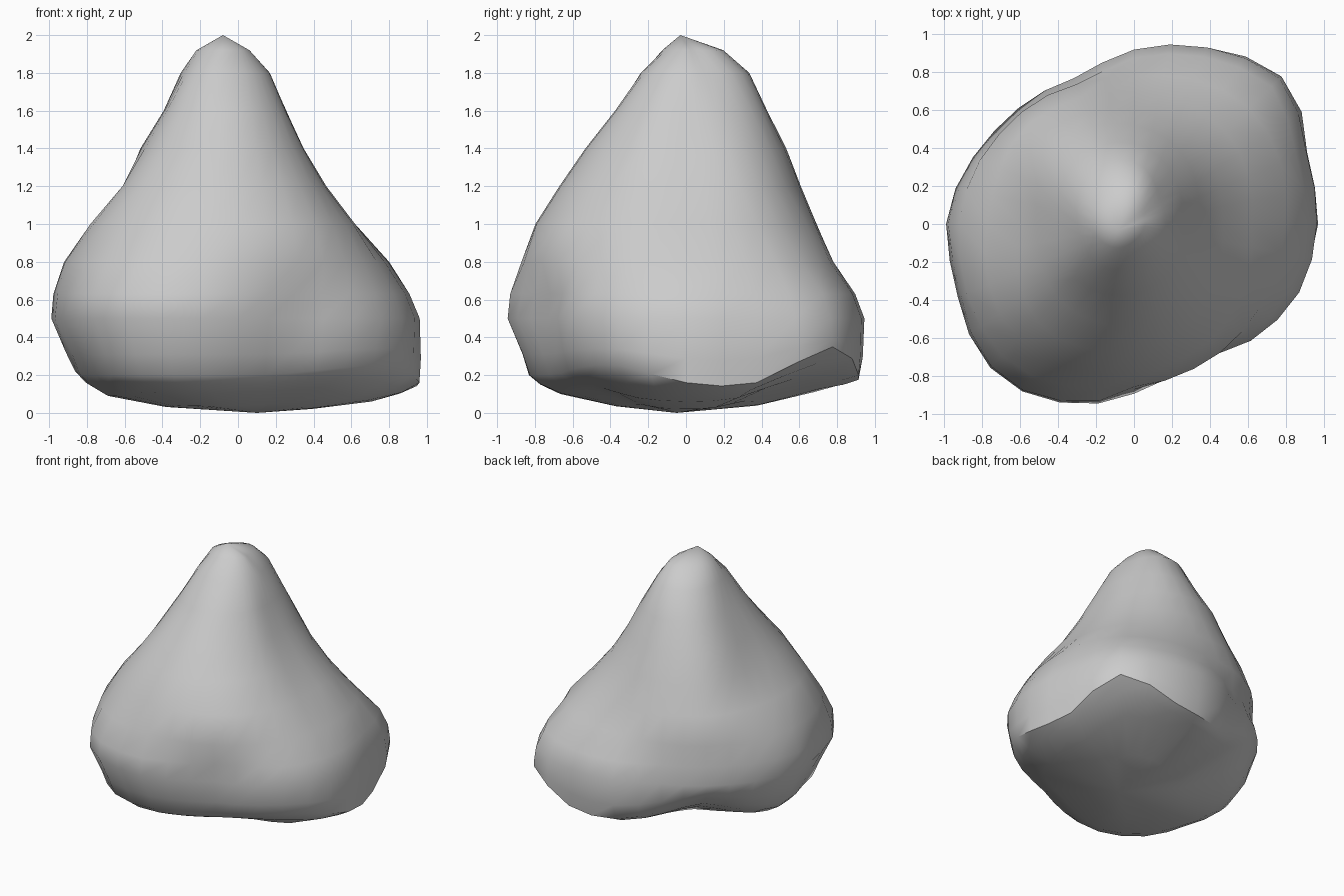
import bpy, bmesh, math
from mathutils import Vector, noise

if "Cube" in bpy.data.objects:
    bpy.data.objects.remove(bpy.data.objects["Cube"])

SEG = 32

# Widest outline: radius every 22.5 degrees, counter-clockwise from +x
OUTLINE = [.98, 1.0, 1.12, 1.03, .94, .84, .85, .91, .98, .97, 1.05, 1.0, .87, .79, .86, .94]
# Lower rim height and relative width, and underside height, at the same angles
RIM_Z = [.16, .16, .35, .2, .18, .26, .37, .28, .22, .2, .2, .2, .2, .21, .24, .25]
RIM_W = [.98, .98, .98, .96, .93, .91, .92, .9, .88, .88, .9, .9, .9, .91, .93, .97]
UNDER_Z = [.06, .08, .18, .15, .11, .17, .23, .16, .1, .09, .11, .1, .11, .12, .13, .08]
# Upper contours: height, then radius every 45 degrees
UPPER = [
    (.8, [.79, .85, .78, .84, .91, .97, .86, .81]),
    (1.0, [.62, .69, .69, .76, .78, .86, .79, .71]),
    (1.2, [.46, .54, .6, .67, .61, .72, .67, .55]),
    (1.4, [.34, .42, .52, .58, .52, .57, .53, .41]),
    (1.6, [.25, .32, .42, .45, .4, .42, .37, .29]),
    (1.8, [.17, .2, .32, .34, .29, .28, .22, .18]),
    (1.92, [.06, .08, .19, .21, .22, .17, .09, .06]),
]


def around(table, t):
    """Smooth periodic lookup, t in turns."""
    n = len(table)
    f = t * n
    i = math.floor(f)
    u = f - i
    a, b, c, d = (table[(i + k) % n] for k in (-1, 0, 1, 2))
    return b + u * ((c - a) + u * ((2 * a - 5 * b + 4 * c - d) + u * (3 * (b - c) + d - a))) / 2


def point(t, r, z):
    a = math.tau * t
    return Vector((r * math.cos(a), r * math.sin(a), z))


def ring(radius, height):
    return [point(s / SEG, radius(s / SEG), height(s / SEG)) for s in range(SEG)]


def outline(t):
    return around(OUTLINE, t)


def rim(t):
    return around(RIM_Z, t)


def rim_width(t):
    return around(RIM_W, t)


def under(t):
    return around(UNDER_Z, t)


def lean(t, amount):
    """Narrower toward the back left, wider toward the front right."""
    return 1 - amount * math.cos(math.tau * (t - .125))


# Underside rings, lower rim, belly and upper contours
rings = [
    ring(lambda t: .4 * outline(t), lambda t: .35 * under(t)),
    ring(lambda t: .72 * outline(t), under),
    ring(lambda t: (.25 + .65 * rim_width(t)) * outline(t), lambda t: .5 * under(t) + .5 * rim(t)),
    ring(lambda t: rim_width(t) * outline(t), rim),
    ring(lambda t: (.4 + .6 * rim_width(t)) * outline(t), lambda t: .55 * rim(t) + .2),
    ring(lambda t: lean(t, .025) * outline(t), lambda t: .5),
    ring(lambda t: .965 * lean(t, .05) * outline(t), lambda t: .63),
]
for z, radii in UPPER:
    rings.append(ring(lambda t: around(radii, t), lambda t: z))

# Gentle weathering of the flanks
for loop in rings[4:-1]:
    for p in loop:
        out = Vector((p.x, p.y, 0)).normalized()
        p += out * .02 * noise.noise(p * 3.1)

# Skin the rings into one closed boulder
bm = bmesh.new()
loops = [[bm.verts.new(p) for p in loop] for loop in rings]
for low, high in zip(loops, loops[1:]):
    for s in range(SEG):
        n = (s + 1) % SEG
        bm.faces.new((low[s], low[n], high[n], high[s]))
base = bm.verts.new((.1, -.05, 0))
peak = bm.verts.new((-.08, -.03, 2))
for s in range(SEG):
    n = (s + 1) % SEG
    bm.faces.new((base, loops[0][n], loops[0][s]))
    bm.faces.new((peak, loops[-1][s], loops[-1][n]))
bmesh.ops.recalc_face_normals(bm, faces=bm.faces)
mesh = bpy.data.meshes.new("boulder")
bm.to_mesh(mesh)
bm.free()
boulder = bpy.data.objects.new("boulder", mesh)
bpy.context.collection.objects.link(boulder)

# Plain stone colour
stone = bpy.data.materials.new("grey_stone")
stone.use_nodes = True
colour = (.6, .6, .6, 1)
stone.diffuse_color = colour
stone.node_tree.nodes["Principled BSDF"].inputs["Base Color"].default_value = colour
mesh.materials.append(stone)

# Smooth flanks, sharp lower rim
bpy.ops.object.select_all(action="DESELECT")
boulder.select_set(True)
bpy.context.view_layer.objects.active = boulder
bpy.ops.object.shade_smooth_by_angle(angle=math.radians(45))
